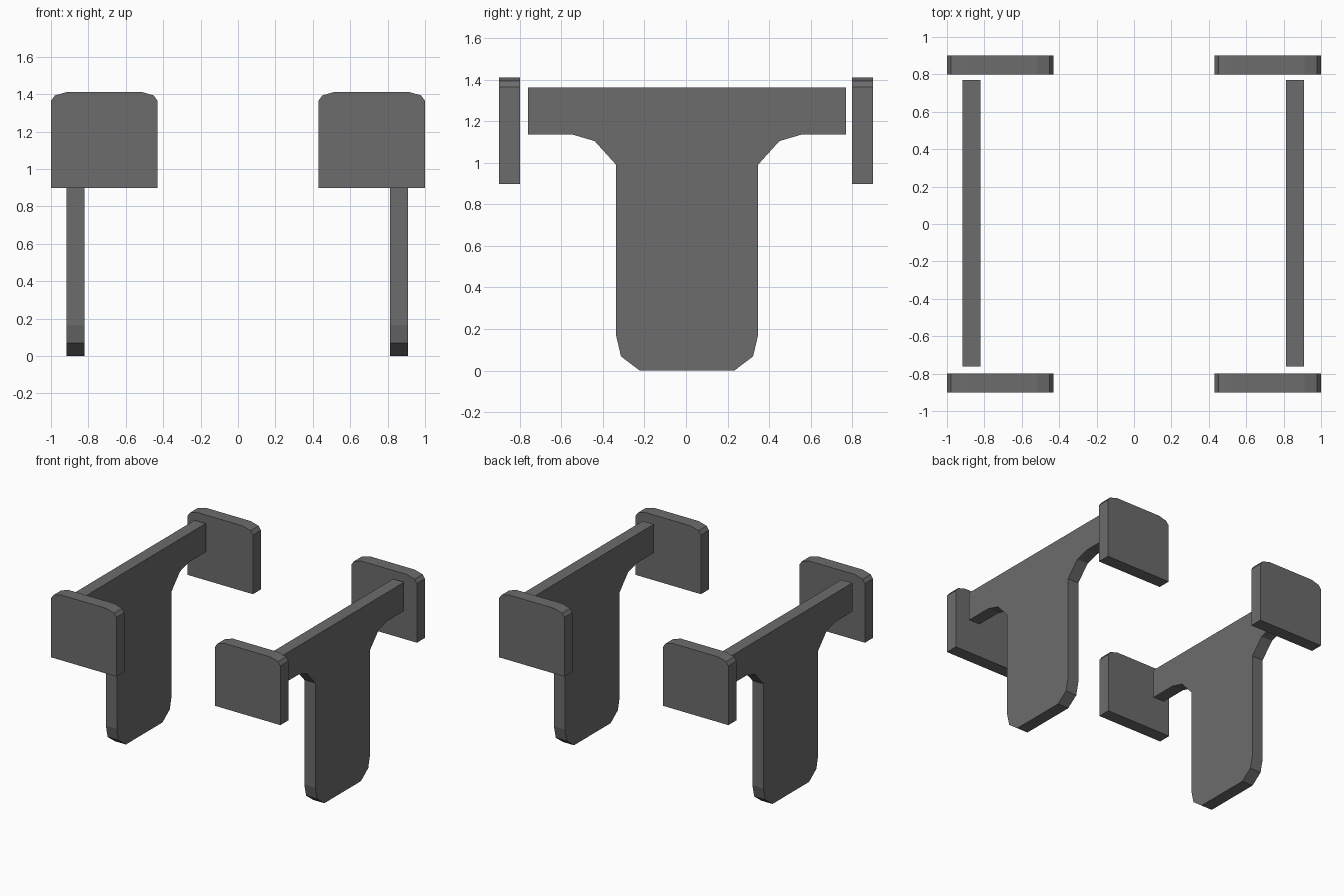
import bpy, bmesh
from mathutils import Vector

if "Cube" in bpy.data.objects:
    bpy.data.objects.remove(bpy.data.objects["Cube"])

grey = bpy.data.materials.new("dark_grey")
grey.diffuse_color = (0.15, 0.15, 0.15, 1)
grey.use_nodes = True
grey.node_tree.nodes["Principled BSDF"].inputs["Base Color"].default_value = grey.diffuse_color


def prism(name, points, offset):
    """Extrude a closed 3D outline by an offset vector."""
    bm = bmesh.new()
    face = bm.faces.new([bm.verts.new(p) for p in points])
    ext = bmesh.ops.extrude_face_region(bm, geom=[face])
    verts = [g for g in ext["geom"] if isinstance(g, bmesh.types.BMVert)]
    bmesh.ops.translate(bm, verts=verts, vec=Vector(offset))
    bmesh.ops.recalc_face_normals(bm, faces=bm.faces)
    mesh = bpy.data.meshes.new(name)
    bm.to_mesh(mesh)
    bm.free()
    mesh.materials.append(grey)
    obj = bpy.data.objects.new(name, mesh)
    bpy.context.collection.objects.link(obj)
    return obj


def mirrored(half, centre):
    """Complete a half outline (distance from centre, height)."""
    return ([(centre + d, z) for d, z in half]
            + [(centre - d, z) for d, z in reversed(half)])


# T-shaped side supports
support = mirrored([(0.228, 0), (0.318, 0.068), (0.341, 0.166), (0.341, 0.99),
                    (0.445, 1.105), (0.551, 1.136), (0.766, 1.136),
                    (0.766, 1.362)], 0.005)
for side, x in (("left", -0.917), ("right", 0.813)):
    prism(side + "_support", [(x, y, z) for y, z in support], (0.096, 0, 0))

# Rounded end plates at the four corners
for side, cx in (("left", -0.715), ("right", 0.715)):
    plate = mirrored([(0.285, 0.898), (0.285, 1.364), (0.264, 1.393),
                      (0.197, 1.412)], cx)
    for end, y in (("front", -0.9), ("back", 0.8)):
        prism(f"{end}_{side}_plate", [(x, y, z) for x, z in plate], (0, 0.1, 0))
